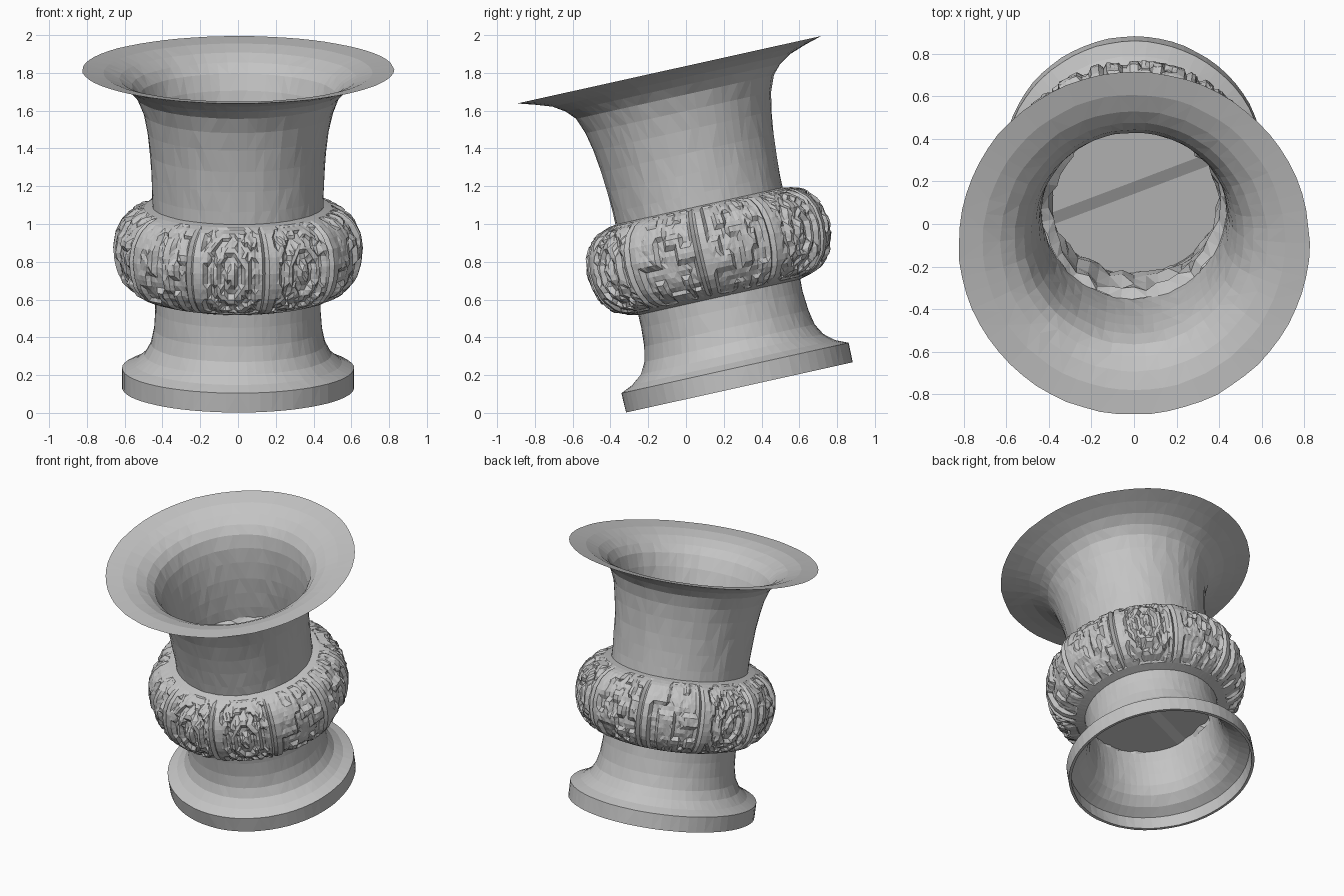
import bpy, bmesh, math, random
from mathutils import Vector

random.seed(7)
if "Cube" in bpy.data.objects:
    bpy.data.objects.remove(bpy.data.objects["Cube"], do_unlink=True)

TILT = math.radians(12.5)
BASE = (0, 0.282, 0.135)

stone = bpy.data.materials.new("pale grey stone")
stone.use_nodes = True
stone.diffuse_color = (0.55, 0.55, 0.55, 1)
stone.node_tree.nodes["Principled BSDF"].inputs["Base Color"].default_value = (0.55, 0.55, 0.55, 1)


def finish(name, bm):
    """Turn a bmesh into a part standing on the shared leaning axis."""
    mesh = bpy.data.meshes.new(name)
    bm.to_mesh(mesh)
    bm.free()
    mesh.materials.append(stone)
    obj = bpy.data.objects.new(name, mesh)
    bpy.context.collection.objects.link(obj)
    obj.location = BASE
    obj.rotation_euler.x = TILT
    return obj


def lathe(name, profile, segments, jitter=0.0, shape=None, closed=False):
    """Spin (radius, height) points; shape(angle, row) adds relief to the radius."""
    bm = bmesh.new()
    rings = []
    for row, (r, z) in enumerate(profile):
        ring = []
        for i in range(segments):
            a = math.tau * i / segments
            rr = r + random.uniform(-jitter, jitter)
            if shape:
                rr += shape(a, row)
            ring.append(bm.verts.new((rr * math.sin(a), -rr * math.cos(a), z)))
        rings.append(ring)
    pairs = list(zip(rings, rings[1:]))
    if closed:
        pairs.append((rings[-1], rings[0]))
    for low, high in pairs:
        for i in range(segments):
            j = (i + 1) % segments
            quad = (low[i], low[j], high[j], high[i])
            if random.random() < 0.5:
                bm.faces.new((quad[0], quad[1], quad[2]))
                bm.faces.new((quad[0], quad[2], quad[3]))
            else:
                bm.faces.new((quad[0], quad[1], quad[3]))
                bm.faces.new((quad[1], quad[2], quad[3]))
    bmesh.ops.recalc_face_normals(bm, faces=bm.faces)
    return finish(name, bm)


# Hollow flared foot with its upright plinth edge
foot = [(0.44, 0.53), (0.438, 0.42), (0.445, 0.32), (0.462, 0.24), (0.495, 0.18),
        (0.55, 0.135), (0.615, 0.105), (0.615, 0.0), (0.597, 0.0), (0.595, 0.09),
        (0.53, 0.125), (0.475, 0.18), (0.445, 0.24), (0.428, 0.32), (0.42, 0.42), (0.42, 0.53)]
lathe("foot", foot, 64, 0.0015, closed=True)

# Trumpet neck: outside up to the thin lip, then back down the inside
outer = [(0.452, 0.95), (0.453, 1.05), (0.458, 1.16), (0.466, 1.27), (0.482, 1.39),
         (0.502, 1.49), (0.535, 1.575), (0.58, 1.625), (0.645, 1.665), (0.73, 1.695)]
inner = [(r - 0.018, z + 0.012) for r, z in reversed(outer)]
lathe("neck", outer + [(0.825, 1.722)] + inner, 64, 0.0025, closed=True)

# Rough inner wall behind the carved band
lathe("inner_wall", [(0.435, 0.985), (0.395, 0.95), (0.405, 0.82), (0.395, 0.68),
                     (0.405, 0.56), (0.425, 0.49)], 44, 0.02)

# Carved bulging band: ten panels of squared motifs parted by upright ribs
PANELS = 10
ROWS = 26
key_points = [(0.44, 0.49), (0.5, 0.505), (0.565, 0.535), (0.62, 0.6), (0.645, 0.68),
              (0.652, 0.76), (0.64, 0.84), (0.605, 0.91), (0.55, 0.955), (0.5, 0.975), (0.44, 0.985)]


def resample(points, count):
    lengths = [0.0]
    for p, q in zip(points, points[1:]):
        lengths.append(lengths[-1] + math.dist(p, q))
    out = []
    for k in range(count):
        d = lengths[-1] * k / (count - 1)
        s = next((n for n in range(len(points) - 2) if lengths[n + 1] >= d), len(points) - 2)
        t = (d - lengths[s]) / (lengths[s + 1] - lengths[s])
        out.append(tuple(Vector(points[s]).lerp(Vector(points[s + 1]), t)))
    return out


glyphs = [[[random.random() < 0.5 for _ in range(8)] for _ in range(9)] for _ in range(PANELS)]


def carving(angle, row):
    v = row / (ROWS - 1)
    if v < 0.12 or v > 0.9:
        return 0.0
    place = (angle - math.radians(15)) / math.tau * PANELS
    panel = math.floor(place) % PANELS
    u = place % 1.0
    side = min(u, 1 - u)
    if side < 0.12:                                  # upright ribs
        return 0.009 if int(side / 0.04) % 2 == 0 else -0.014
    x, y = abs(u - 0.5) / 0.38, abs(v - 0.5) / 0.34
    if panel % 3 == 0:                               # nested ring motif
        cut = int(math.hypot(x, y) * 4.5) % 2 == 1
    else:                                            # squared block motif
        cut = glyphs[panel][int(v * 8.9)][int(u * 7.9)]
    chip = random.uniform(-0.005, 0.005)
    return (-0.018 if cut else 0.005) + chip


lathe("carved_band", resample(key_points, ROWS), 220, 0.001, carving)

# Thin floor closing the vessel, with a shallow diagonal fold
bm = bmesh.new()
bmesh.ops.create_circle(bm, cap_ends=True, segments=48, radius=0.43)
across = Vector((-0.36, 0.93, 0))
for offset in (-0.03, 0.03):
    bmesh.ops.bisect_plane(bm, geom=bm.verts[:] + bm.edges[:] + bm.faces[:],
                           plane_co=across * offset, plane_no=across)
for v in bm.verts:
    v.co.z = 0.505 + (0.02 if v.co.dot(across) > 0.02 else 0.0)
finish("floor", bm)
